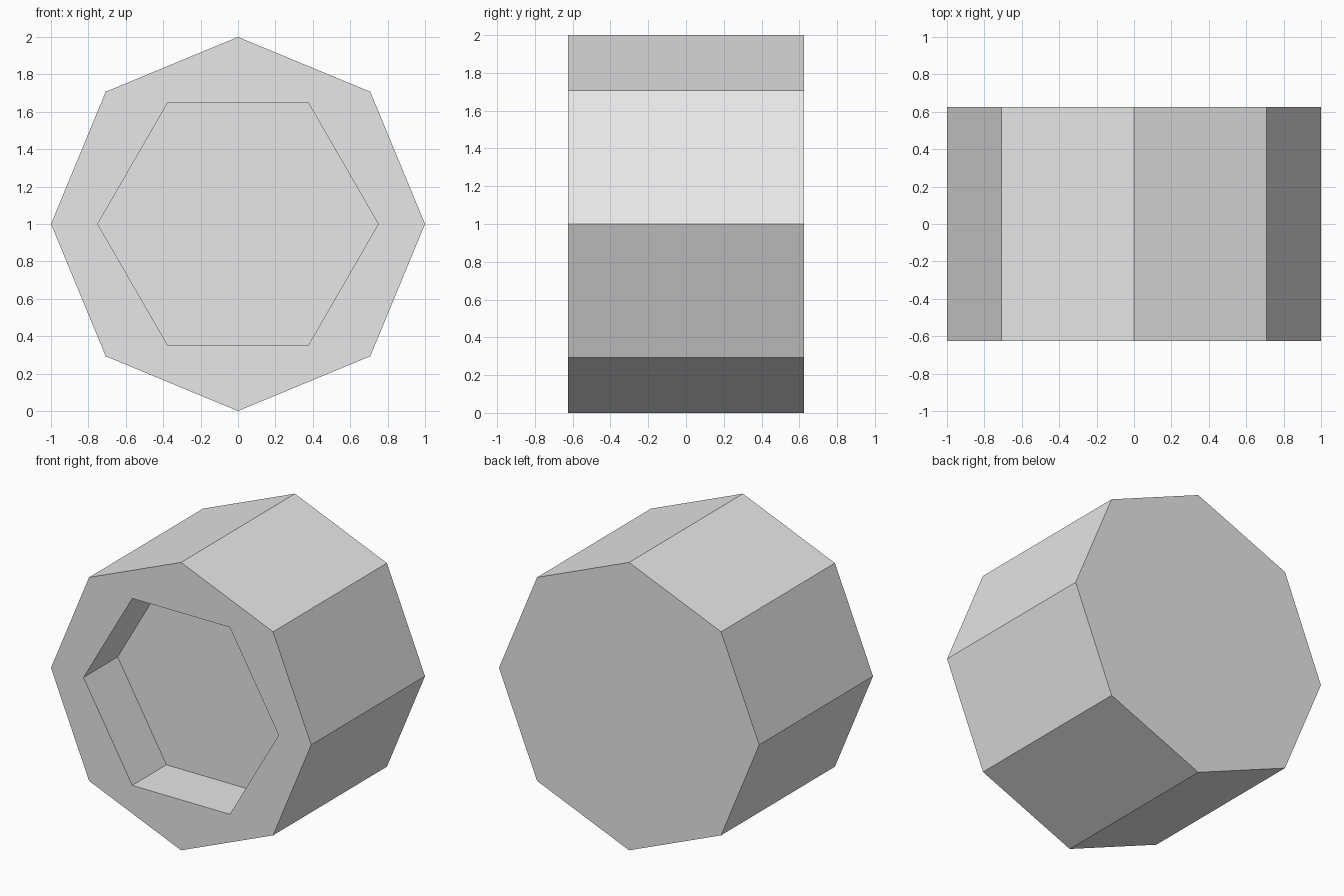
import bpy, bmesh
from math import pi, cos, sin
from mathutils import Vector

cube = bpy.data.objects.get("Cube")
if cube:
    bpy.data.objects.remove(cube, do_unlink=True)

HALF_DEPTH = 0.625
RECESS = 0.375

grey = bpy.data.materials.new("light_grey")
grey.use_nodes = True
colour = (0.8, 0.8, 0.8, 1)
grey.diffuse_color = colour
grey.node_tree.nodes["Principled BSDF"].inputs["Base Color"].default_value = colour


def prism(name, sides, radius, y_front, y_back):
    """Regular prism lying along y, with one corner on +x."""
    bm = bmesh.new()
    ring = [bm.verts.new((radius * cos(2 * pi * i / sides), y_front,
                          1 + radius * sin(2 * pi * i / sides)))
            for i in range(sides)]
    cap = bm.faces.new(ring)
    out = bmesh.ops.extrude_face_region(bm, geom=[cap], use_keep_orig=True)
    moved = [v for v in out["geom"] if isinstance(v, bmesh.types.BMVert)]
    bmesh.ops.translate(bm, verts=moved, vec=Vector((0, y_back - y_front, 0)))
    bmesh.ops.recalc_face_normals(bm, faces=bm.faces)
    mesh = bpy.data.meshes.new(name)
    bm.to_mesh(mesh)
    bm.free()
    mesh.materials.append(grey)
    obj = bpy.data.objects.new(name, mesh)
    bpy.context.collection.objects.link(obj)
    return obj


# Octagonal body
body = prism("octagonal_body", 8, 1, -HALF_DEPTH, HALF_DEPTH)

# Hexagonal recess cut into the front
cutter = prism("hexagonal_recess_cutter", 6, 0.75,
               -HALF_DEPTH - 0.2, -HALF_DEPTH + RECESS)
cutter.hide_render = True
cutter.hide_viewport = True
cut = body.modifiers.new("hexagonal_recess", 'BOOLEAN')
cut.operation = 'DIFFERENCE'
cut.solver = 'EXACT'
cut.object = cutter
